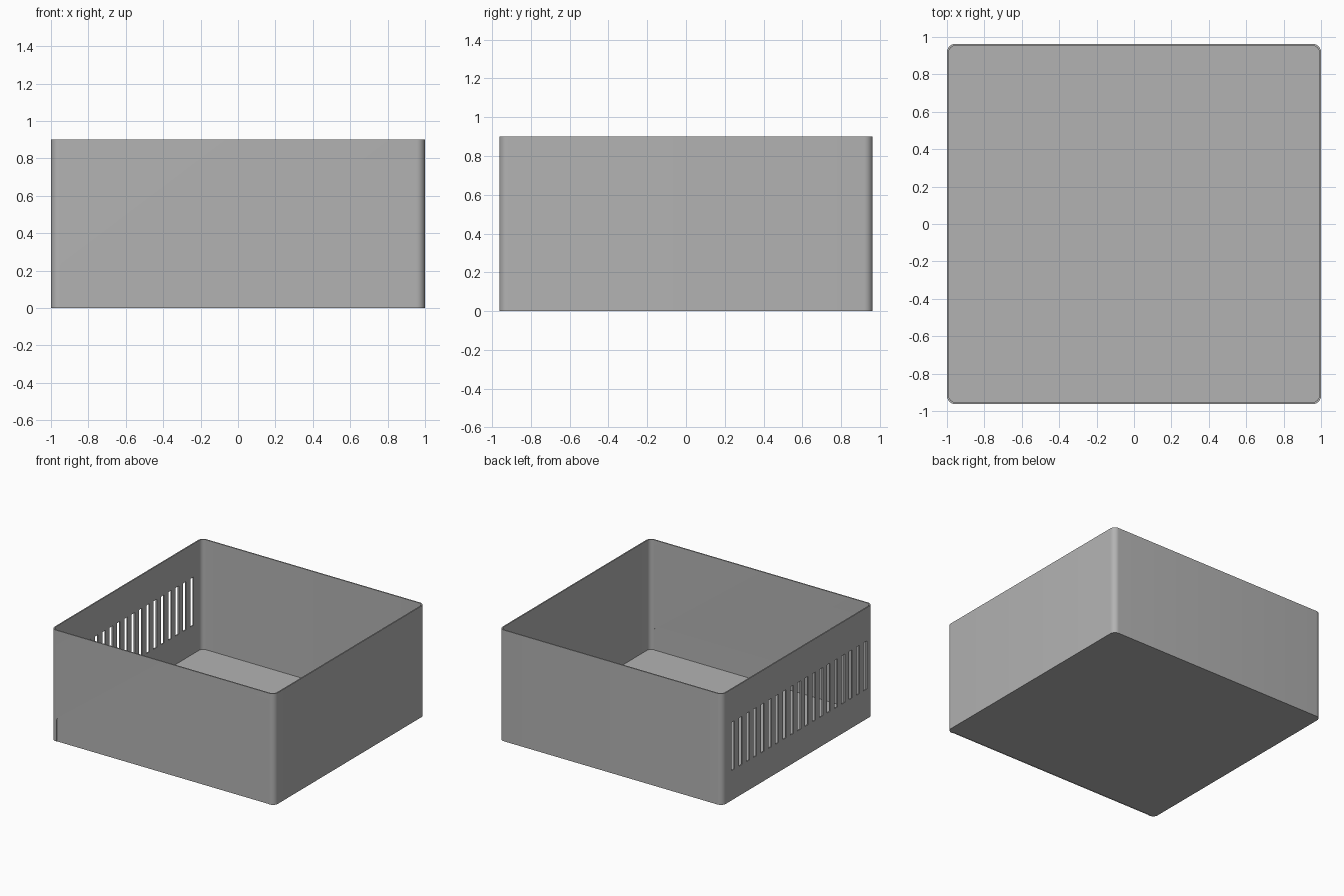
import bpy
import bmesh
from mathutils import Vector

if "Cube" in bpy.data.objects:
    bpy.data.objects.remove(bpy.data.objects["Cube"], do_unlink=True)

HALF_X, HALF_Y, HEIGHT = 1.0, 0.963, 0.9
WALL, CORNER = 0.01, 0.045
SLOTS, SLOT_WIDTH, SLOT_REACH = 19, 0.04, 0.845

grey = bpy.data.materials.new("plain grey")
grey.use_nodes = True
colour = (0.45, 0.45, 0.45, 1)
grey.diffuse_color = colour
grey.node_tree.nodes["Principled BSDF"].inputs["Base Color"].default_value = colour


def rounded_box(name, low, high, radius=0, axis=2, keep=lambda mid: True):
    """Box between two corners, with chosen edges along one axis rounded."""
    low, high = Vector(low), Vector(high)
    bm = bmesh.new()
    bmesh.ops.create_cube(bm, size=1)
    for v in bm.verts:
        v.co = (low + high) / 2 + v.co * (high - low)
    if radius:
        edges = []
        for e in bm.edges:
            a, b = (v.co for v in e.verts)
            if abs((a - b).normalized()[axis]) > 0.9 and keep((a + b) / 2):
                edges.append(e)
        bmesh.ops.bevel(bm, geom=edges, offset=radius, segments=8,
                        profile=0.5, affect='EDGES')
    mesh = bpy.data.meshes.new(name)
    bm.to_mesh(mesh)
    bm.free()
    mesh.materials.append(grey)
    obj = bpy.data.objects.new(name, mesh)
    bpy.context.collection.objects.link(obj)
    return obj


def cut(target, cutter):
    """Subtract the cutter, then discard it."""
    cutter.hide_render = True
    mod = target.modifiers.new("cut", 'BOOLEAN')
    mod.operation, mod.solver, mod.object = 'DIFFERENCE', 'EXACT', cutter
    bpy.context.view_layer.objects.active = target
    bpy.ops.object.modifier_apply(modifier=mod.name)
    bpy.data.objects.remove(cutter, do_unlink=True)


# Open tray with thin walls and floor
tray = rounded_box("open_tray", (-HALF_X, -HALF_Y, 0), (HALF_X, HALF_Y, HEIGHT), CORNER)
cut(tray, rounded_box("cavity", (WALL - HALF_X, WALL - HALF_Y, WALL),
                      (HALF_X - WALL, HALF_Y - WALL, HEIGHT + 1), CORNER - WALL))

# Opening low in the front wall, rounded at its top corners
cut(tray, rounded_box("front_opening", (-0.95, -HALF_Y - 0.1, -0.1),
                      (0.95, -HALF_Y + 0.012, 0.2), 0.03, 1, lambda mid: mid.z > 0.1))

# Row of upright vent slots in one side wall
for i in range(SLOTS):
    y = SLOT_REACH * (2 * i / (SLOTS - 1) - 1) - 0.02
    cut(tray, rounded_box("vent_slot", (-HALF_X - 0.1, y - SLOT_WIDTH / 2, 0.24),
                          (-HALF_X + 0.1, y + SLOT_WIDTH / 2, 0.63)))

# Thin panel set back in the front opening
rounded_box("front_panel", (-0.95, -HALF_Y + 0.004, 0),
            (0.95, -HALF_Y + 0.008, 0.2), 0.03, 1, lambda mid: mid.z > 0.1)

# Smooth the rounded corners only
bpy.ops.object.select_all(action='DESELECT')
tray.select_set(True)
bpy.context.view_layer.objects.active = tray
bpy.ops.object.shade_smooth_by_angle(angle=0.6)
